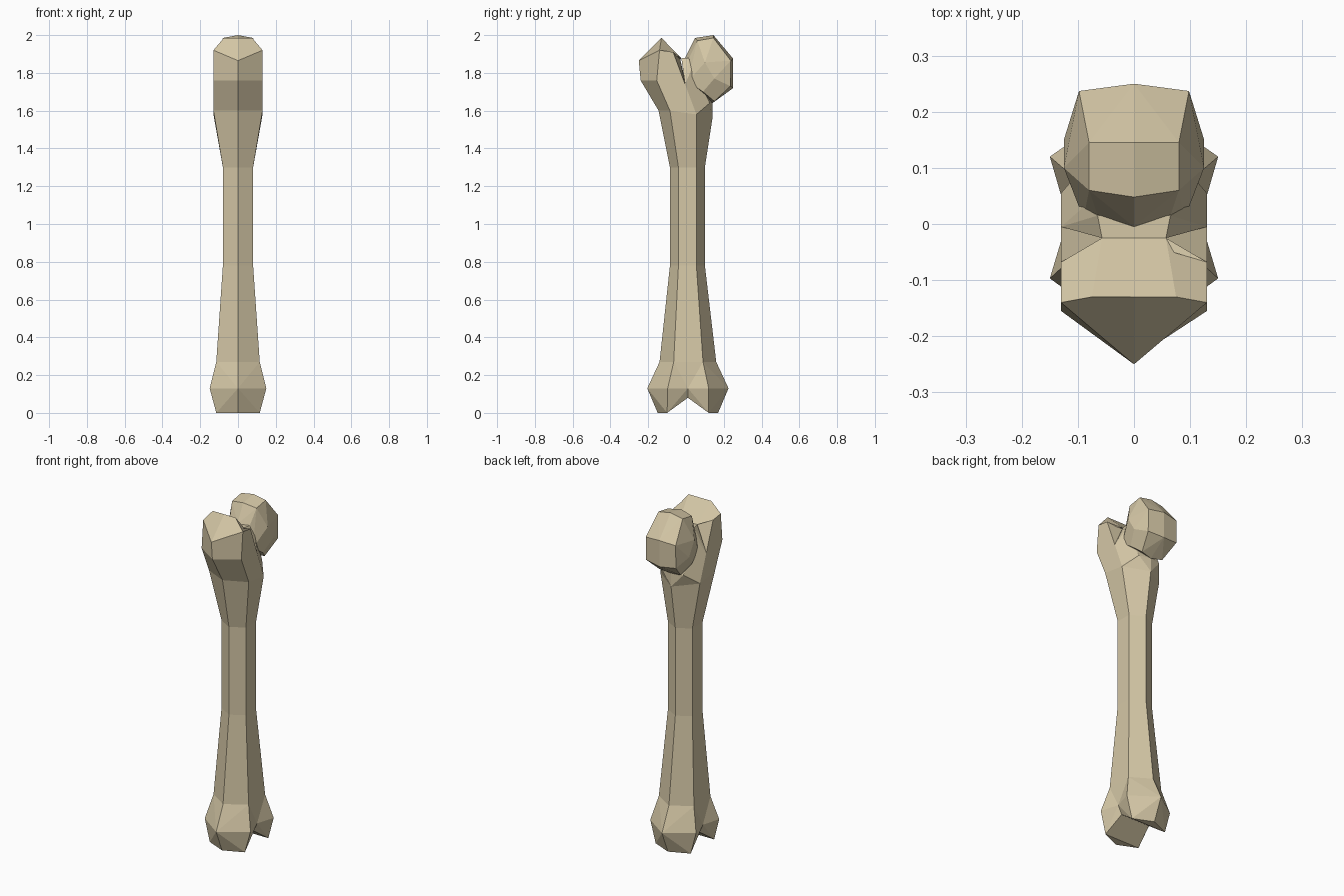
import bpy, bmesh

if "Cube" in bpy.data.objects:
    bpy.data.objects.remove(bpy.data.objects["Cube"])

bone = bpy.data.materials.new("bone")
bone.diffuse_color = (0.66, 0.57, 0.38, 1)
bone.use_nodes = True
bone.node_tree.nodes["Principled BSDF"].inputs["Base Color"].default_value = bone.diffuse_color


def finish(name, bm):
    bmesh.ops.recalc_face_normals(bm, faces=bm.faces)
    mesh = bpy.data.meshes.new(name)
    bm.to_mesh(mesh)
    bm.free()
    mesh.materials.append(bone)
    obj = bpy.data.objects.new(name, mesh)
    bpy.context.collection.objects.link(obj)
    return obj


def hull(name, points):
    """Faceted convex lump, points mirrored across x."""
    bm = bmesh.new()
    for x, y, z in points:
        for s in ((1, -1) if x else (1,)):
            bm.verts.new((s * x, y, z))
    res = bmesh.ops.convex_hull(bm, input=bm.verts)
    bmesh.ops.delete(bm, geom=[v for v in bm.verts if not v.link_faces], context='VERTS')
    bmesh.ops.dissolve_limit(bm, angle_limit=0.05, verts=bm.verts, edges=bm.edges)
    return finish(name, bm)


def loft(name, rings):
    """Six-sided tube; each ring is front, front side, back side, back."""
    bm = bmesh.new()
    loops = []
    for f, s1, s2, b in rings:
        pts = [f, s1, s2, b] + [(-p[0], p[1], p[2]) for p in (s2, s1)]
        loops.append([bm.verts.new(p) for p in pts])
    for a, c in zip(loops, loops[1:]):
        for i in range(6):
            j = (i + 1) % 6
            bm.faces.new((a[i], a[j], c[j], c[i]))
    bm.faces.new(loops[0][::-1])
    bm.faces.new(loops[-1])
    return finish(name, bm)


def ring(x, f, s1, s2, b, z):
    return ((0, f, z), (x, s1, z), (x, s2, z), (0, b, z))


# shaft, flaring up into the outer knob
loft("shaft", [
    ring(.115, -.14, -.065, .09, .16, .27),
    ring(.08, -.085, -.04, .055, .10, .78),
    ring(.08, -.085, -.04, .055, .10, 1.30),
    ((0, -.145, 1.6), (.13, -.085, 1.6), (.13, .055, 1.58), (0, .14, 1.56)),
    ((0, -.24, 1.76), (.13, -.155, 1.76), (.13, -.005, 1.74), (0, .0, 1.74)),
    ((0, -.25, 1.865), (.13, -.14, 1.92), (.13, -.068, 1.91), (0, -.03, 1.87)),
    ((0, -.13, 1.985), (.075, -.13, 1.985), (.057, -.025, 1.88), (0, -.025, 1.88)),
])

# two lower knuckles with a notch between them
MID = [(.118, .01, .13), (.095, .01, .08)]
hull("front_knuckle", MID + [
    (0, -.14, .27), (.115, -.065, .27), (0, -.205, .13), (.15, -.097, .13),
    (0, -.15, 0), (.115, -.10, 0)])
hull("back_knuckle", MID + [
    (0, .16, .27), (.115, .09, .27), (0, .225, .13), (.15, .12, .13),
    (0, .17, 0), (.115, .12, 0)])
hull("knuckle_bridge", MID + [(.115, -.065, .27), (.115, .09, .27)])

# neck joining shaft and ball
hull("neck", [
    (.13, -.005, 1.74), (.13, .055, 1.58), (0, .14, 1.56), (.057, -.025, 1.88),
    (.065, .015, 1.88), (.09, .03, 1.82), (.07, .125, 1.64), (0, .14, 1.64)])

# faceted ball
hull("ball", [
    (0, .048, 1.985), (.08, .06, 1.97), (0, .145, 2.0), (.08, .145, 1.985),
    (0, .25, 1.875), (.098, .237, 1.865), (0, .25, 1.72), (.098, .235, 1.73),
    (0, .14, 1.64), (.07, .15, 1.65), (.125, .10, 1.855), (.125, .15, 1.77),
    (0, -.005, 1.88), (.065, .015, 1.875), (.09, .01, 1.755), (.1, .09, 1.70)])
